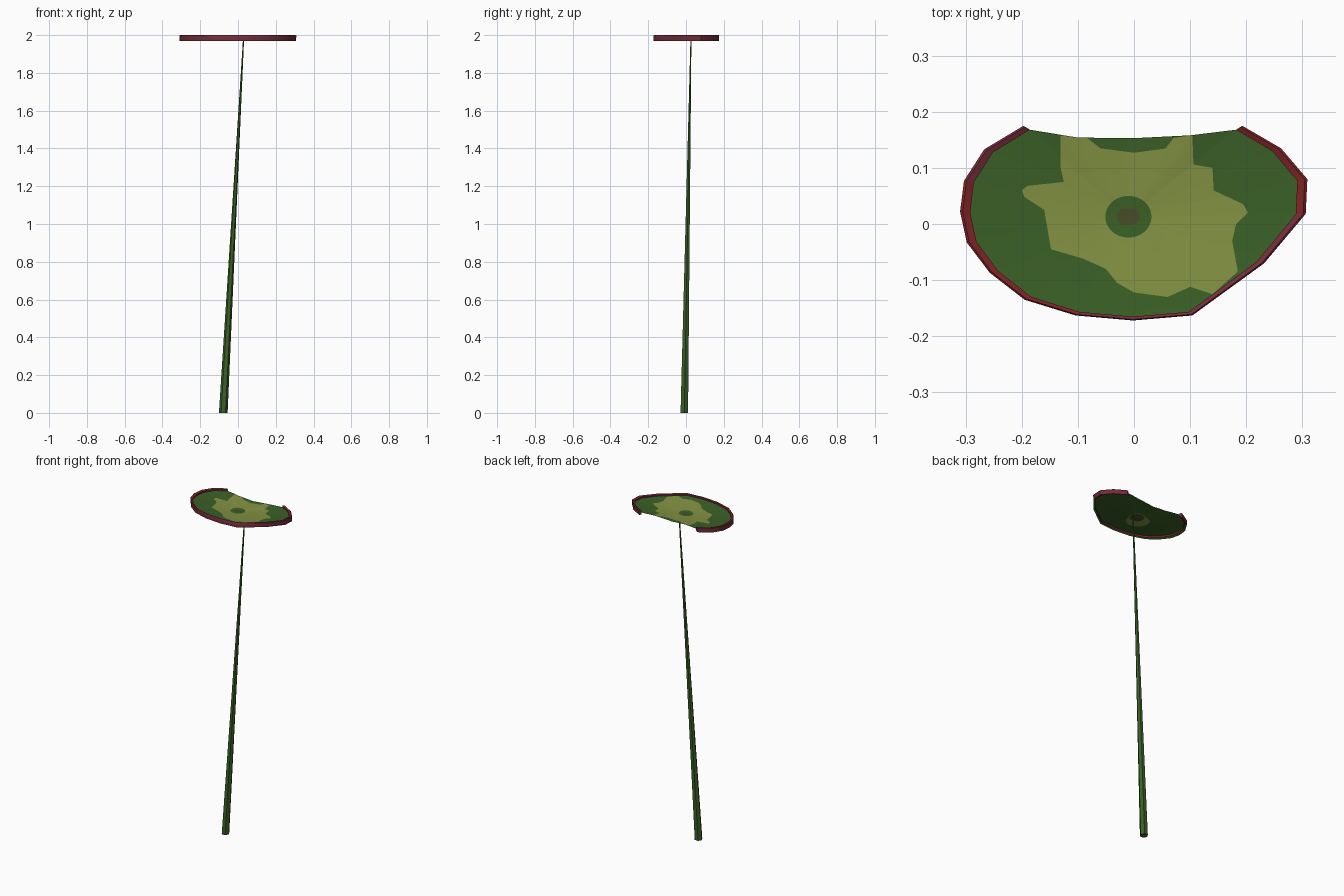
import bpy, bmesh, math
from mathutils import Vector

if "Cube" in bpy.data.objects:
    bpy.data.objects.remove(bpy.data.objects["Cube"])


def material(name, rgb):
    m = bpy.data.materials.new(name)
    m.diffuse_color = (*rgb, 1)
    m.use_nodes = True
    m.node_tree.nodes["Principled BSDF"].inputs["Base Color"].default_value = m.diffuse_color
    return m


GREEN = material("leaf green", (0.043, 0.117, 0.02))
OLIVE = material("pale olive", (0.225, 0.285, 0.055))
BROWN = material("centre brown", (0.065, 0.073, 0.021))
RED = material("rim red", (0.21, 0.017, 0.019))
MAUVE = material("rim mauve", (0.17, 0.025, 0.04))


def make(name, bm, mats, smooth=None, fix=True):
    if fix:
        bmesh.ops.recalc_face_normals(bm, faces=bm.faces)
    me = bpy.data.meshes.new(name)
    bm.to_mesh(me)
    bm.free()
    for m in mats:
        me.materials.append(m)
    ob = bpy.data.objects.new(name, me)
    bpy.context.collection.objects.link(ob)
    if smooth:
        bpy.ops.object.select_all(action='DESELECT')
        ob.select_set(True)
        bpy.context.view_layer.objects.active = ob
        bpy.ops.object.shade_smooth_by_angle(angle=math.radians(smooth))
    return ob


# Outer rim outline, from left tip round the front to right tip
rim = [(-.197, .175), (-.267, .133), (-.303, .077), (-.31, .022), (-.298, -.033),
       (-.257, -.087), (-.195, -.135), (-.104, -.163), (-.002, -.172), (.104, -.163),
       (.232, -.07), (.306, .018), (.309, .08), (.262, .135), (.193, .175)]
inner = [(x * .942, y * .96) for x, y in rim]
edge = inner + [(.1, .158), (0, .153), (-.1, .154)]

# Painted pale patch outline
patch = [(-.131, .158), (-.131, .1), (-.125, .075), (-.19, .068), (-.2, .06),
         (-.195, .048), (-.16, .025), (-.148, -.045), (-.09, -.062), (-.05, -.08),
         (-.03, -.105), (0, -.122), (.06, -.13), (.1, -.112), (.14, -.125),
         (.185, -.085), (.175, -.03), (.182, 0), (.203, .02), (.195, .035),
         (.142, .06), (.14, .1), (.106, .106), (.104, .158), (.066, .153),
         (.06, .135), (0, .127), (-.06, .135), (-.083, .153)]
C = Vector((-.01, .013))


def reach(poly, a):
    """Distance from the leaf centre to an outline at angle a."""
    d, best = Vector((math.cos(a), math.sin(a))), 0
    for i in range(len(poly)):
        p, q = Vector(poly[i - 1]) - C, Vector(poly[i]) - C
        e = q - p
        den = d.x * e.y - d.y * e.x
        if abs(den) < 1e-9:
            continue
        r = (p.x * e.y - p.y * e.x) / den
        s = (p.x * d.y - p.y * d.x) / den
        if r > 0 and -1e-6 <= s <= 1 + 1e-6:
            best = max(best, r)
    return best


def back_dip(a):
    """Unrimmed back edge sags a little."""
    return max(0, 1 - abs(a - math.pi / 2) / .75)


angles = sorted({round(i * math.tau / 144, 4) for i in range(144)} |
                {round(math.atan2(y - C.y, x - C.x) % math.tau, 4)
                 for x, y in edge + patch})


def leaf(name, drop, radii, mats, up):
    bm = bmesh.new()
    mid = bm.verts.new((C.x, C.y, 1.973 - drop))
    rows = []
    for a in angles:
        R = reach(edge, a)
        top = 1.988 - .008 * back_dip(a)
        row = [mid]
        for r in radii(a, R):
            z = 1.973 + (top - 1.973) * (r / R) ** 1.4 - drop
            row.append(bm.verts.new((C.x + r * math.cos(a), C.y + r * math.sin(a), z)))
        rows.append(row)
    for i, row in enumerate(rows):
        nxt = rows[(i + 1) % len(rows)]
        for k in range(len(row) - 1):
            vs = [row[k], row[k + 1], nxt[k + 1]] + ([nxt[k]] if k else [])
            f = bm.faces.new(vs if up else vs[::-1])
            f.material_index = k
    make(name, bm, mats, 40, fix=False)


def top_radii(a, R):
    b = min(reach(patch, a), R * .998)
    return [.018 + .003 * math.cos(2 * a), .039 + .002 * math.cos(2 * a), b, R]


def under_radii(a, R):
    return [.04, .045 + .06 * max(0, math.cos(a - math.radians(225))), R * .75, R]


# Leaf top with painted rings, and mostly plain underside
leaf("leaf_top", 0, top_radii, [BROWN, GREEN, OLIVE, GREEN], True)
leaf("leaf_underside", .002, under_radii, [BROWN, OLIVE, GREEN, GREEN], False)

# Raised rim: mauve outer wall, red top along both ends, green underneath
bm = bmesh.new()
sections = []
for (x, y), (u, v) in zip(rim, inner):
    sections.append([bm.verts.new(p) for p in
                     ((x * .995, y * .995, 1.97), (x, y, 1.997), (x * .985, y * .988, 2.0),
                      (u, v, 1.996), (u, v, 1.976))])
for i in range(len(sections) - 1):
    s, t = sections[i], sections[i + 1]
    for k in range(5):
        f = bm.faces.new((s[k], s[k - 1], t[k - 1], t[k]))
        red = k >= 2 and i in (2, 3, 4, 5, 6, 11, 12, 13)
        f.material_index = 2 if k == 0 else 0 if red else 1
for s in (sections[0], sections[-1]):
    bm.faces.new(s).material_index = 1
make("rim", bm, [RED, MAUVE, GREEN], 40)

# Slanted tapering stem
bm = bmesh.new()
N = 6
rings = [[bm.verts.new((cx + r * math.cos(i * math.tau / N), cy + r * math.sin(i * math.tau / N), z))
          for i in range(N)]
         for cx, cy, z, r in ((-.078, -.009, 0, .023), (.029, .026, 1.973, .003))]
for i in range(N):
    j = (i + 1) % N
    bm.faces.new((rings[0][i], rings[0][j], rings[1][j], rings[1][i]))
for r in rings:
    bm.faces.new(r)
make("stem", bm, [GREEN])
